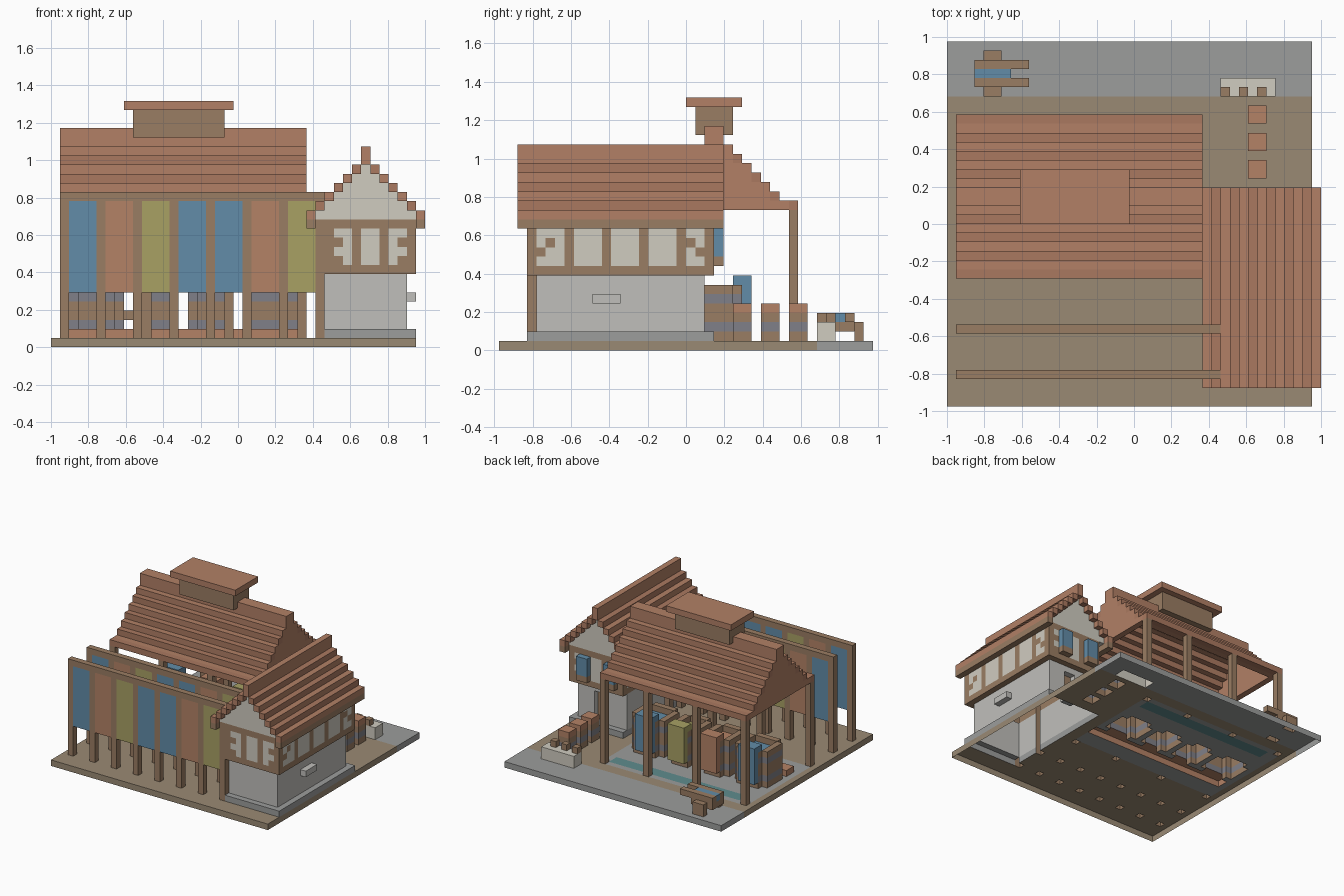
import bpy, bmesh
from mathutils import Vector

if "Cube" in bpy.data.objects:
    bpy.data.objects.remove(bpy.data.objects["Cube"])

U = 2 / 41                      # one building block
CELLS, MATS = {}, {}            # block -> part name, part name -> material


def lin(c):
    c /= 255
    return c / 12.92 if c <= 0.04045 else ((c + 0.055) / 1.055) ** 2.4


def mat(name, r, g, b):
    m = bpy.data.materials.new(name)
    m.diffuse_color = (lin(r), lin(g), lin(b), 1)
    m.use_nodes = True
    m.node_tree.nodes["Principled BSDF"].inputs["Base Color"].default_value = m.diffuse_color
    return m


TILE = mat("tile", 178, 128, 102)
TILE2 = mat("tile_dark", 170, 121, 96)
WOOD = mat("wood", 154, 125, 99)
GROUND = mat("ground", 154, 138, 116)
PAVE = mat("paving", 156, 157, 156)
STONE = mat("stone", 192, 191, 187)
PLASTER = mat("plaster", 208, 204, 192)
IRON = mat("iron", 128, 128, 136)
BLUE = mat("blue", 98, 140, 168)
ORANGE = mat("orange", 180, 130, 102)
OLIVE = mat("olive", 168, 161, 100)
TEAL = mat("teal", 95, 140, 142)


def part(name, material, boxes):
    """Fill blocks with boxes (x0, x1, y0, y1, z0, z1); later parts replace earlier ones."""
    MATS[name] = material
    for x0, x1, y0, y1, z0, z1 in boxes:
        for x in range(x0, x1):
            for y in range(y0, y1):
                for z in range(z0, z1):
                    CELLS[x, y, z] = name


def build_all():
    """Turn every part into an object made of its exposed block faces."""
    by_part = {}
    for c, n in CELLS.items():
        by_part.setdefault(n, []).append(c)
    for name, cells in by_part.items():
        bm, verts = bmesh.new(), {}
        for c in cells:
            for axis in range(3):
                for side in (0, 1):
                    nb = list(c)
                    nb[axis] += 2 * side - 1
                    if tuple(nb) in CELLS or nb[2] < 0:
                        continue
                    a, b = (axis + 1) % 3, (axis + 2) % 3
                    loop = []
                    for da, db in ((0, 0), (1, 0), (1, 1), (0, 1)):
                        p = list(c)
                        p[axis] += side
                        p[a] += da
                        p[b] += db
                        p = tuple(p)
                        if p not in verts:
                            verts[p] = bm.verts.new(Vector((p[0] - 20.5, p[1] - 20, p[2])) * U)
                        loop.append(verts[p])
                    bm.faces.new(loop if side else loop[::-1])
        bmesh.ops.dissolve_limit(bm, angle_limit=0.01, verts=bm.verts[:], edges=bm.edges[:])
        me = bpy.data.meshes.new(name)
        bm.to_mesh(me)
        bm.free()
        me.materials.append(MATS[name])
        bpy.context.collection.objects.link(bpy.data.objects.new(name, me))


# Ground
part("ground_slab", GROUND, [(0, 40, 0, 34, 0, 1)])
part("paved_strip", PAVE, [(0, 40, 34, 40, 0, 1)])
part("shed_floor", PAVE, [(1, 28, 15, 32, 0, 1)])
part("water_channel", TEAL, [(3, 27, 29, 31, 0, 1)])

# Drying racks with hanging cloths
post_x = range(1, 30, 4)
for row, y in (("front", 3), ("back", 8)):
    part(f"{row}_rack_beam", WOOD, [(1, 30, y, y + 1, 16, 17)])
    part(f"{row}_rack_posts", WOOD, [(x, x + 1, y, y + 1, 1, 16) for x in post_x])
    for i, m in enumerate((BLUE, ORANGE, OLIVE, BLUE, BLUE, ORANGE, OLIVE)):
        x = 2 + 4 * i
        part(f"{row}_rack_cloth_{i + 1}", m, [(x, x + 3, y, y + 1, 6, 16)])

# Open shed: posts, stepped roof, gables, ridge, vent
part("shed_posts", WOOD, [(x, x + 1, y, y + 1, 1, 15) for x in (1, 10, 19, 27) for y in (14, 31)])
tops = [22, 21, 20, 19, 18, 17, 16, 16]
part("shed_gables", TILE, [(x, x + 1, y, y + 1, 15, t) for x in (1, 27) for i, t in enumerate(tops)
                           for y in (24 + i, 21 - i)])
part("shed_gable_tops", TILE, [(x, x + 1, 22, 24, 15, 22) for x in (1, 27)])
for i, t in enumerate(tops):
    part(f"shed_roof_row_{i + 1}", TILE2 if i % 2 else TILE,
         [(1, 28, 24 + i, 25 + i, t - 1, t), (1, 28, 21 - i, 22 - i, t - 1, t)])
part("shed_ridge", TILE, [(1, 28, 22, 24, 22, 24)])
part("roof_vent", WOOD, [(9, 19, 21, 25, 23, 26)])
part("roof_vent_cap", TILE, [(8, 20, 20, 26, 26, 27)])

# Brick hearth and dye vats: octagonal tubs with iron hoops and draped cloth
part("hearth", ORANGE, [(2, 28, 18, 20, 1, 2)])


def tub(x0, x1, z0, z1):
    return [(x0 + 1, x1 - 1, 20, 26, z0, z1), (x0, x1, 21, 25, z0, z1)]


for i, (x0, x1, m) in enumerate([(2, 8, BLUE), (9, 14, ORANGE), (15, 20, OLIVE), (21, 27, BLUE)]):
    n = f"vat_{i + 1}"
    part(n + "_staves", WOOD, tub(x0, x1, 1, 7))
    part(n + "_hoops", IRON, tub(x0, x1, 2, 3) + tub(x0, x1, 5, 6))
    for y in range(21, 25):                         # hollow out the rim, fill with dye
        for x in range(x0 + 1, x1 - 1):
            CELLS.pop((x, y, 6))
    part(n + "_dye", m, [(x0 + 1, x1 - 1, 21, 25, 5, 6)])
    c = (x0 + x1 - 3) // 2
    part(n + "_cloth", m, [(c, c + 3, 26, 27, 2, 8), (c, c + 3, 25, 26, 7, 8)])

# House: foundation, stone floor, door, jettied upper floor
part("house_foundation", PAVE, [(30, 40, 3, 23, 1, 2)])
part("house_stone_floor", STONE, [(30, 39, 4, 22, 2, 8)])
part("wall_spout", STONE, [(39, 40, 10, 13, 5, 6)])
for x in (34, 35):                                  # recessed back door
    for z in range(2, 7):
        CELLS.pop((x, 21, z))
part("back_door", WOOD, [(34, 36, 20, 21, 2, 7)])
part("house_upper_plaster", PLASTER, [(30, 40, 3, 23, 8, 14)])
frame = [(30, 40, 3, 23, 8, 9), (30, 40, 3, 23, 13, 14)]
for y in (3, 22):                                   # end wall studs and braces
    frame += [(x, x + 1, y, y + 1, 9, 13) for x in (30, 33, 36, 39)]
    frame += [(31, 32, y, y + 1, 11, 12), (31, 32, y, y + 1, 9, 10),
              (38, 39, y, y + 1, 11, 12), (38, 39, y, y + 1, 9, 10)]
for x in (30, 39):                                  # side wall studs and braces
    frame += [(x, x + 1, y, y + 1, 9, 13) for y in (7, 11, 15, 19)]
    frame += [(x, x + 1, 5, 6, 11, 12), (x, x + 1, 4, 5, 10, 11),
              (x, x + 1, 20, 21, 11, 12), (x, x + 1, 21, 22, 10, 11)]
part("house_timber_frame", WOOD, frame)
part("back_window_shutters", BLUE, [(31, 33, 23, 24, 10, 13), (36, 38, 23, 24, 10, 13)])
part("back_window_sills", WOOD, [(31, 33, 23, 24, 9, 10), (36, 38, 23, 24, 9, 10)])

# House gables and stepped roof
part("house_gables", PLASTER, [(34 + k, 35 + k, 3, 23, 14, 20 - abs(k)) for k in range(-5, 6)])
for k in range(1, 7):
    part(f"house_roof_row_{k}", TILE2 if k % 2 else TILE,
         [(x, x + 1, 2, 24, 20 - k, 21 - k) for x in (34 - k, 34 + k)])
part("house_ridge", TILE, [(34, 35, 2, 24, 20, 22)])
part("house_eave_boards", WOOD, [(x, x + 1, 2, 24, 13, 14) for x in (28, 40)])

# Barrels beside the house
for i, y in enumerate((25, 28, 31)):
    part(f"barrel_{i + 1}_body", WOOD, [(33, 35, y, y + 2, 1, 4)])
    part(f"barrel_{i + 1}_hoop", IRON, [(33, 35, y, y + 2, 2, 3)])
    part(f"barrel_{i + 1}_top", ORANGE, [(33, 35, y, y + 2, 4, 5)])

# Stone bench with pots
part("stone_bench", PLASTER, [(30, 36, 34, 36, 1, 3)])
part("bench_pots", WOOD, [(x, x + 1, 34, 35, 3, 4) for x in (30, 32, 34)])

# Handcart
part("cart_body", WOOD, [(3, 7, 35, 38, 2, 4)])
part("cart_load", BLUE, [(3, 7, 36, 37, 3, 4)])
part("cart_wheels", WOOD, [(4, 6, 34, 35, 1, 3), (4, 6, 38, 39, 1, 3)])
part("cart_handles", WOOD, [(7, 9, 35, 36, 3, 4), (7, 9, 37, 38, 3, 4)])

build_all()
